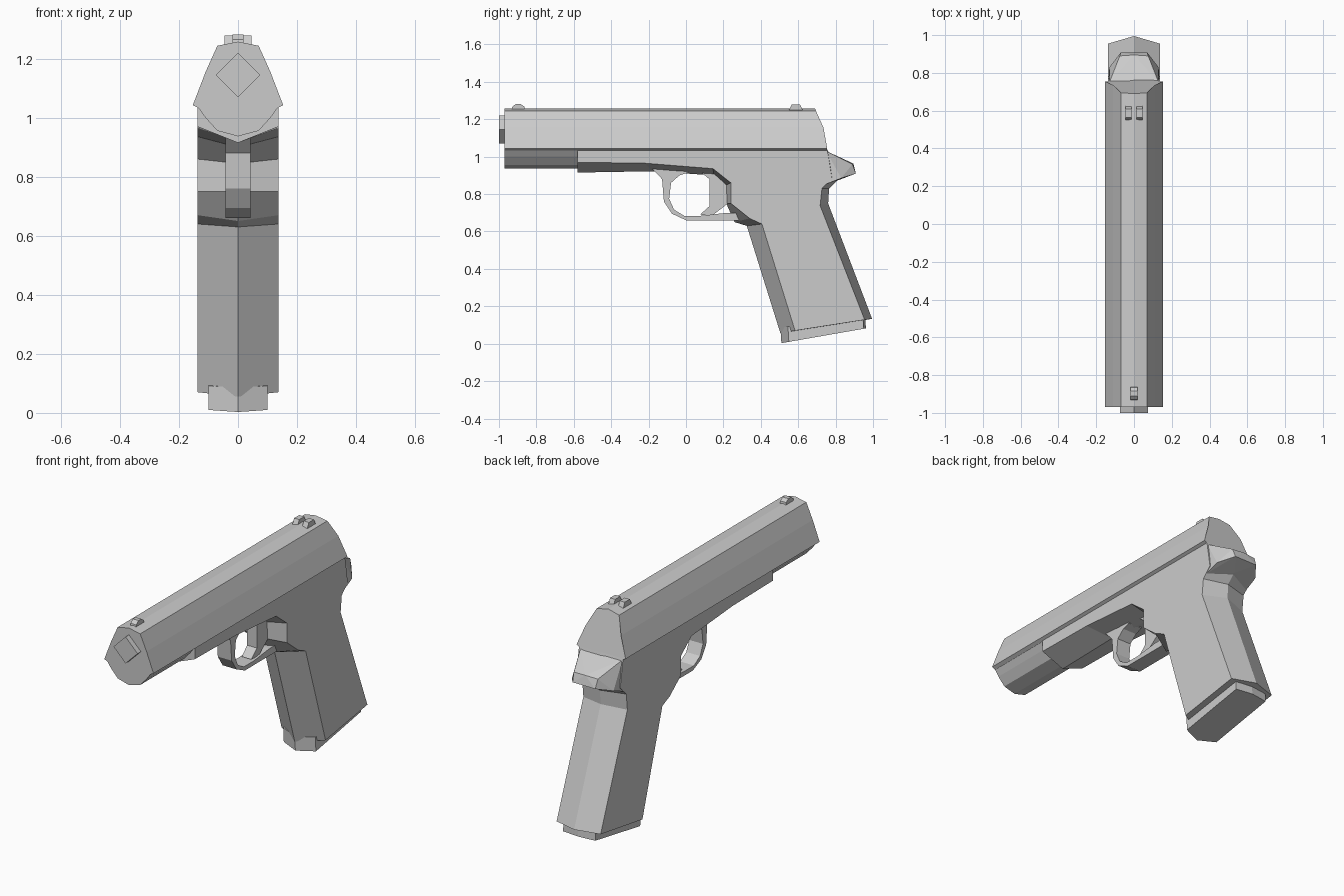
import bpy, bmesh
from mathutils import Vector

cube = bpy.data.objects.get("Cube")
if cube:
    bpy.data.objects.remove(cube, do_unlink=True)

metal = bpy.data.materials.new("grey_metal")
metal.use_nodes = True
GREY = (0.6, 0.6, 0.6, 1)
metal.diffuse_color = GREY
metal.node_tree.nodes["Principled BSDF"].inputs["Base Color"].default_value = GREY


def finish(name, bm):
    bmesh.ops.recalc_face_normals(bm, faces=bm.faces[:])
    mesh = bpy.data.meshes.new(name)
    bm.to_mesh(mesh)
    bm.free()
    mesh.materials.append(metal)
    obj = bpy.data.objects.new(name, mesh)
    bpy.context.collection.objects.link(obj)
    return obj


def loft(name, rings):
    """Bridge successive rings of equal length and cap both ends."""
    bm = bmesh.new()
    loops = [[bm.verts.new(p) for p in ring] for ring in rings]
    for a, b in zip(loops, loops[1:]):
        for i in range(len(a)):
            j = (i + 1) % len(a)
            bm.faces.new((a[i], a[j], b[j], b[i]))
    bm.faces.new(loops[0])
    bm.faces.new(loops[-1])
    return finish(name, bm)


def plate(name, outline, half, x=0):
    """Extrude a side outline of (y, z) points across x."""
    return loft(name, [[(x + s * half, y, z) for y, z in outline] for s in (-1, 1)])


def mirrored(half):
    """Close a half section, given from top centre to bottom centre."""
    return half + [(-p[0],) + tuple(p[1:]) for p in reversed(half) if p[0] > 0]


# Slide: faceted section whose rear end leans forward towards the top
section = mirrored([(0, 1.258, .69), (.07, 1.244, .695), (.11, 1.155, .735),
                    (.153, 1.043, .755), (.135, 1.033, .755), (0, 1.033, .755)])
loft("slide", [[(x, -.97, z) for x, z, y in section],
               [(x, y, z) for x, z, y in section]])

# Rounded underside of the slide ahead of the frame
under = mirrored([(0, 1.04), (.135, 1.035), (.11, 1.0), (.07, .956), (0, .937)])
loft("slide_underside", [[(x, y, z) for x, z in under] for y in (-.97, -.55)])

# Muzzle
loft("muzzle", [[(0, y, 1.22), (.075, y, 1.145), (0, y, 1.07), (-.075, y, 1.145)]
                for y in (-1, -.95)])

# Frame and grip: side outline paired with a ridge along the centre
frame = [((-.58, 1.04), (-.58, 1.04)), ((-.58, .97), (-.58, .915)),
         ((-.22, .965), (-.18, .922)), ((.144, .936), (.15, .9)),
         ((.24, .86), (.21, .845)), ((.24, .75), (.215, .75)),
         ((.34, .67), (.26, .65)), ((.406, .64), (.325, .63)),
         ((.583, .07), (.505, .055)), ((.955, .128), (.995, .133)),
         ((.717, .738), (.76, .75)), ((.727, .83), (.765, .83)),
         ((.78, .885), (.81, .875)), ((.765, .98), (.78, .98)),
         ((.755, 1.04), (.755, 1.04))]
sides = [s for s, c in frame]
ridge = [c for s, c in frame]
loft("frame_and_grip", [[(x, y, z) for y, z in pts]
                        for x, pts in ((-.137, sides), (0, ridge), (.137, sides))])

# Tang behind the slide, narrowing towards its tip
bm = bmesh.new()
for x, y, z in [(.13, .75, 1.03), (.115, .79, .985), (.075, .89, .96), (0, .895, .963),
                (.07, .908, .91), (.13, .83, .885), (0, .82, .876), (.137, .74, .85)]:
    for s in ((-1, 1) if x else (1,)):
        bm.verts.new((s * x, y, z))
bmesh.ops.convex_hull(bm, input=bm.verts[:])
bmesh.ops.dissolve_limit(bm, angle_limit=.02, verts=bm.verts[:], edges=bm.edges[:])
finish("tang", bm)

# Grip base plate: pointed at both ends, tilted with the grip
base = mirrored([(0, .51), (.1, .55), (.1, .95), (0, .962)])
loft("grip_base", [[(x, y + dy, (y - .51) * .175 + z) for x, y in base]
                   for dy, z in ((0, .003), (-.005, .085))])

# Trigger guard with its opening, and the trigger
outer = [(-.18, .935), (-.128, .88), (-.118, .76), (-.075, .695), (0, .66),
         (.29, .66), (.29, .7)]
inner = [(.22, .7), (.08, .684), (-.01, .684), (-.064, .717), (-.09, .775),
         (-.08, .86), (-.035, .9), (.01, .915), (.01, .935)]
plate("trigger_guard", outer + inner, .043)
plate("trigger", [(.07, .925), (.125, .88), (.125, .735), (.075, .69), (.14, .685),
                  (.225, .75), (.225, .87), (.14, .925)], .03)

# Sights
plate("front_sight", [(-.935, 1.24), (-.93, 1.265), (-.91, 1.282), (-.885, 1.282),
                      (-.865, 1.268), (-.86, 1.24)], .018)
for side, x in (("right", -.03), ("left", .03)):
    plate("rear_sight_" + side, [(.545, 1.24), (.565, 1.278), (.61, 1.278), (.628, 1.24)],
          .016, x)
